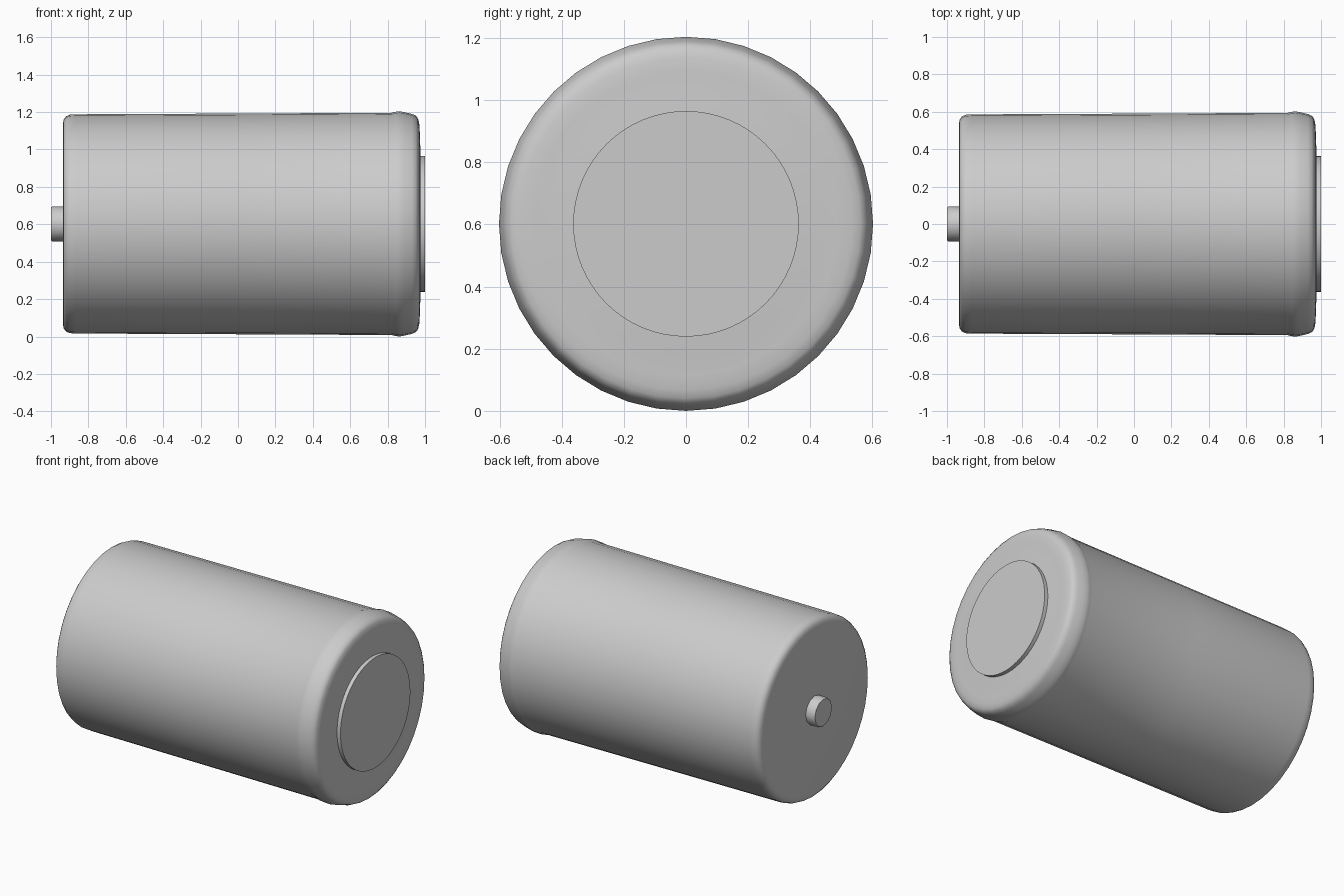
import bpy, bmesh, math

if "Cube" in bpy.data.objects:
    bpy.data.objects.remove(bpy.data.objects["Cube"])

CENTRE_Z = 0.602

grey = bpy.data.materials.new("light_grey")
grey.diffuse_color = (0.6, 0.6, 0.6, 1)
grey.use_nodes = True
grey.node_tree.nodes["Principled BSDF"].inputs["Base Color"].default_value = grey.diffuse_color


def lathe(name, profile, sides):
    """Spin (x, radius) points round the long x axis and cap both ends."""
    bm = bmesh.new()
    rings = []
    for x, r in profile:
        ring = []
        for i in range(sides):
            a = 2 * math.pi * i / sides
            ring.append(bm.verts.new((x, r * math.sin(a), CENTRE_Z - r * math.cos(a))))
        rings.append(ring)
    for lo, hi in zip(rings, rings[1:]):
        for i in range(sides):
            j = (i + 1) % sides
            bm.faces.new((lo[i], lo[j], hi[j], hi[i]))
    bm.faces.new(rings[0])
    bm.faces.new(rings[-1])
    bmesh.ops.recalc_face_normals(bm, faces=bm.faces)
    mesh = bpy.data.meshes.new(name)
    bm.to_mesh(mesh)
    bm.free()
    mesh.materials.append(grey)
    obj = bpy.data.objects.new(name, mesh)
    bpy.context.collection.objects.link(obj)
    bpy.ops.object.select_all(action='DESELECT')
    obj.select_set(True)
    bpy.context.view_layer.objects.active = obj
    bpy.ops.object.shade_smooth_by_angle(angle=math.radians(40))
    return obj


# Main can: rounded left end, faint taper, raised rolled rim on the right
lathe("battery_can", [
    (-0.936, 0.535), (-0.932, 0.558), (-0.920, 0.575), (-0.900, 0.584),
    (-0.870, 0.586), (0.0, 0.590), (0.820, 0.594), (0.845, 0.600),
    (0.865, 0.602), (0.890, 0.597), (0.930, 0.588), (0.952, 0.578),
    (0.963, 0.562), (0.969, 0.535), (0.972, 0.490), (0.972, 0.440),
    (0.975, 0.415)], 40)

# Wide contact disc on the right end
lathe("contact_disc", [(0.95, 0.363), (1.0, 0.363)], 64)

# Small terminal nub on the left end
lathe("terminal_nub", [(-0.92, 0.093), (-0.994, 0.093), (-1.0, 0.088)], 12)
